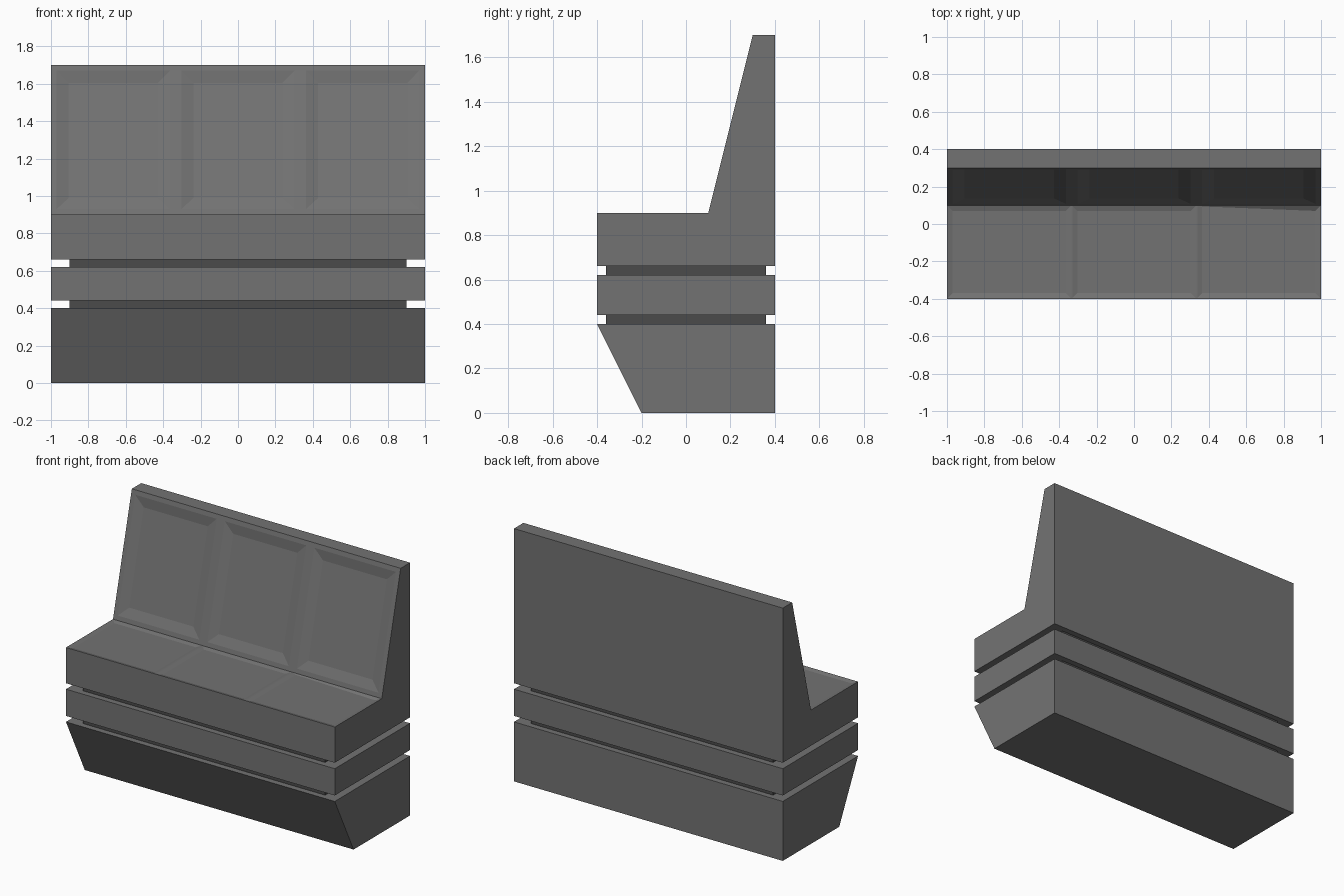
import bpy
import bmesh
from mathutils import Vector

if "Cube" in bpy.data.objects:
    bpy.data.objects.remove(bpy.data.objects["Cube"], do_unlink=True)


def material(name, value):
    mat = bpy.data.materials.new(name)
    mat.use_nodes = True
    colour = (value, value, value, 1)
    mat.diffuse_color = colour
    mat.node_tree.nodes["Principled BSDF"].inputs["Base Color"].default_value = colour
    return mat


mid_grey = material("mid grey", 0.171)
dark_grey = material("dark grey", 0.071)


def prism(name, profile, half_width, mat, finish=None):
    """Extrude a (y, z) side profile across x."""
    bm = bmesh.new()
    side = bm.faces.new([bm.verts.new((-half_width, y, z)) for y, z in profile])
    moved = bmesh.ops.extrude_face_region(bm, geom=[side], use_keep_orig=True)
    verts = [v for v in moved["geom"] if isinstance(v, bmesh.types.BMVert)]
    bmesh.ops.translate(bm, vec=(2 * half_width, 0, 0), verts=verts)
    bmesh.ops.recalc_face_normals(bm, faces=bm.faces)
    if finish:
        finish(bm)
    mesh = bpy.data.meshes.new(name)
    bm.to_mesh(mesh)
    bm.free()
    mesh.materials.append(mat)
    obj = bpy.data.objects.new(name, mesh)
    bpy.context.collection.objects.link(obj)


def slab(name, half_width, half_depth, low, high, mat):
    d = half_depth
    prism(name, [(-d, low), (d, low), (d, high), (-d, high)], half_width, mat)


def sink_panels(bm, direction, margin, slope, depth):
    """Split the face pointing in a direction into thirds and sink each one."""
    def matching():
        bm.normal_update()
        return [f for f in bm.faces if f.normal.dot(direction) > 0.999
                and f.calc_center_median().y < 0.3]
    for x in (-1 / 3, 1 / 3):
        faces = matching()
        geom = set(faces)
        for f in faces:
            geom.update(f.verts, f.edges)
        bmesh.ops.bisect_plane(bm, geom=list(geom), plane_co=(x, 0, 0),
                               plane_no=(1, 0, 0))
    panels = matching()
    bmesh.ops.inset_individual(bm, faces=panels, thickness=margin,
                               use_even_offset=True)
    bmesh.ops.inset_individual(bm, faces=panels, thickness=slope, depth=-depth,
                               use_even_offset=True)


def upholster(bm):
    sink_panels(bm, Vector((0, -0.8, 0.2)).normalized(), 0.03, 0.065, 0.014)
    sink_panels(bm, Vector((0, 0, 1)), 0.005, 0.025, 0.0075)


# Slanted plinth
prism("base", [(-0.2, 0), (0.4, 0), (0.4, 0.4), (-0.4, 0.4)], 1, mid_grey)

# Dark recessed spacers and the middle band
slab("lower_spacer", 0.9, 0.36, 0.4, 0.44, dark_grey)
slab("middle_band", 1, 0.4, 0.44, 0.62, mid_grey)
slab("upper_spacer", 0.9, 0.36, 0.62, 0.66, dark_grey)

# Seat and backrest with shallow cushion panels
prism("seat_and_backrest",
      [(-0.4, 0.66), (0.4, 0.66), (0.4, 1.7), (0.3, 1.7), (0.1, 0.9), (-0.4, 0.9)],
      1, mid_grey, upholster)
